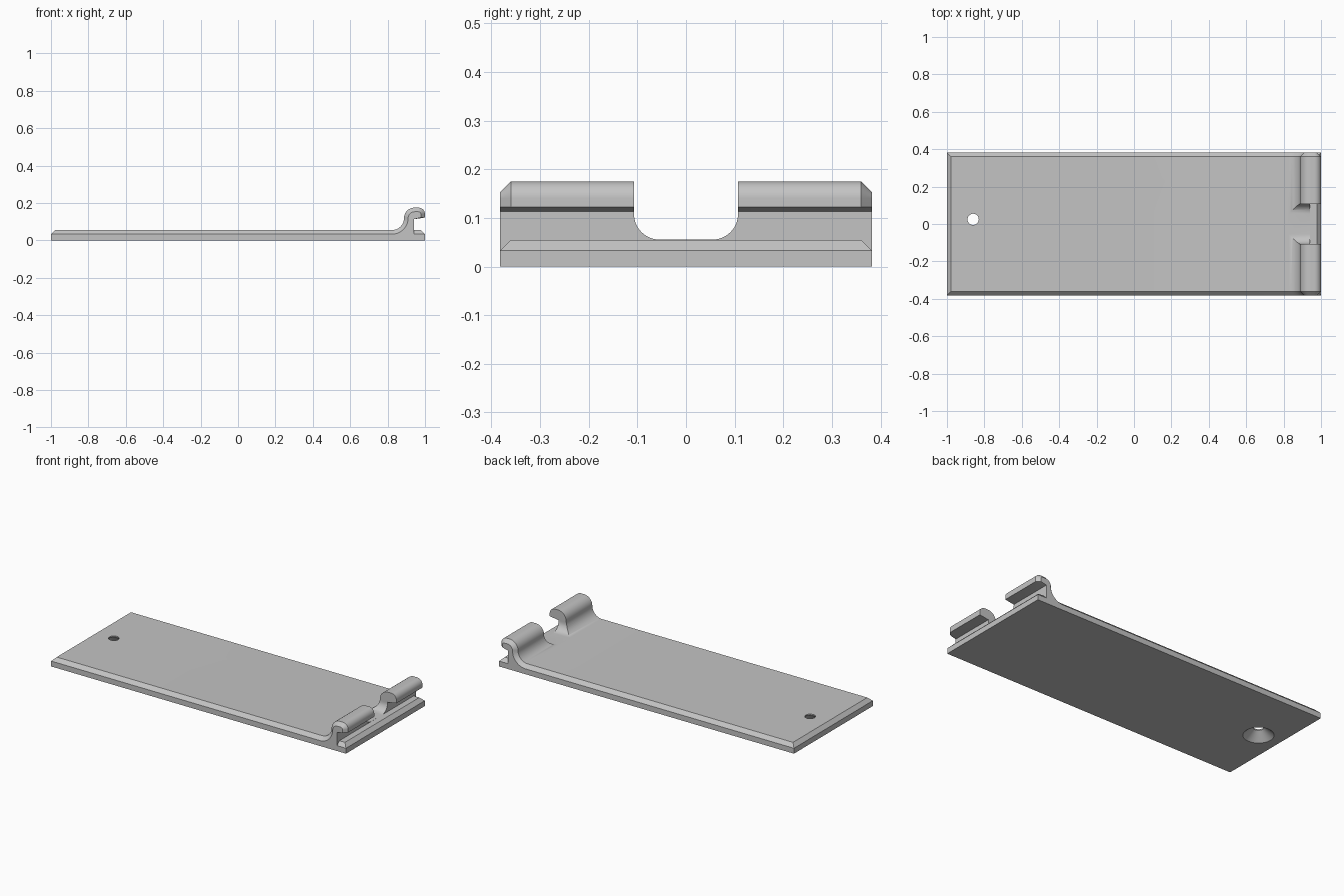
import bpy, bmesh, math

cube = bpy.data.objects.get("Cube")
if cube:
    bpy.data.objects.remove(cube, do_unlink=True)

HALF_WIDTH = 0.382
CHAMFER = 0.022
DECK = 0.055     # height of the flat plate

grey = bpy.data.materials.new("plain grey")
grey.use_nodes = True
colour = (0.55, 0.55, 0.55, 1)
grey.diffuse_color = colour
grey.node_tree.nodes["Principled BSDF"].inputs["Base Color"].default_value = colour


def arc(cx, cz, r, start, end, steps=12):
    angles = [math.radians(start + (end - start) * i / steps) for i in range(steps + 1)]
    return [(cx + r * math.cos(a), cz + r * math.sin(a)) for a in angles]


def side_profile(d):
    """Plate, fillet, hook and lip outline; d pulls the outer surface inward."""
    edge = CHAMFER - d
    pts = [(-1, 0), (-1, DECK - CHAMFER - d * 0.01), (-1 + edge, DECK - d)]
    pts += arc(0.823, 0.12, 0.065 + d, 270, 360)      # fillet up from the plate
    pts += arc(0.943, 0.12, 0.055 - d, 180, 90)       # back of the hook
    pts += arc(0.965, 0.14, 0.035 - d, 90, 0)         # rounded tip
    pts += [(1 - d, 0.122), (0.94, 0.113)]            # underside of the hook
    pts += [(0.94, DECK - d), (1 - edge, DECK - d)]   # slot and lip
    pts += [(1, DECK - CHAMFER - d * 0.01), (1, 0)]
    return pts


def loft(name, rings):
    """Skin a row of matching closed rings and cap both ends."""
    bm = bmesh.new()
    rows = [[bm.verts.new(p) for p in ring] for ring in rings]
    n = len(rows[0])
    for a, b in zip(rows, rows[1:]):
        for i in range(n):
            j = (i + 1) % n
            bm.faces.new((a[i], a[j], b[j], b[i]))
    bm.faces.new(rows[0])
    bm.faces.new(rows[-1])
    bmesh.ops.remove_doubles(bm, verts=bm.verts, dist=0.00005)
    bmesh.ops.recalc_face_normals(bm, faces=bm.faces)
    mesh = bpy.data.meshes.new(name)
    bm.to_mesh(mesh)
    bm.free()
    obj = bpy.data.objects.new(name, mesh)
    bpy.context.collection.objects.link(obj)
    mesh.materials.append(grey)
    return obj


def cut(target, cutter):
    mod = target.modifiers.new(cutter.name, 'BOOLEAN')
    mod.operation = 'DIFFERENCE'
    mod.solver = 'EXACT'
    mod.object = cutter
    bpy.context.view_layer.objects.active = target
    bpy.ops.object.modifier_apply(modifier=mod.name)
    bpy.data.objects.remove(cutter, do_unlink=True)


# Plate with hooked end, chamfered along both sides
sections = [(-HALF_WIDTH, CHAMFER), (CHAMFER - HALF_WIDTH, 0),
            (HALF_WIDTH - CHAMFER, 0), (HALF_WIDTH, CHAMFER)]
plate = loft("hooked_plate",
             [[(x, y, z) for x, z in side_profile(d)] for y, d in sections])

# Round-bottomed notch that splits the hook in two
floor, half, r = DECK + 0.0003, 0.107, 0.053
notch = [(half, 0.3), (-half, 0.3)]
notch += arc(-half + r, floor + r, r, 180, 270)
notch += arc(half - r, floor + r, r, 270, 360)
cut(plate, loft("notch_cutter", [[(x, y, z) for y, z in notch] for x in (0.8, 1.1)]))

# Screw hole, countersunk from below
hole = [(0.087, -0.01), (0.085, 0), (0.03, 0.048), (0.03, 0.1)]
cut(plate, loft("hole_cutter",
                [[(x - 0.86, y + 0.025, z) for x, y in arc(0, 0, rad, 0, 352.5, 47)]
                 for rad, z in hole]))

# Smooth the curves and keep the edges crisp
bpy.ops.object.select_all(action='DESELECT')
plate.select_set(True)
bpy.context.view_layer.objects.active = plate
bpy.ops.object.shade_smooth_by_angle(angle=math.radians(30))
